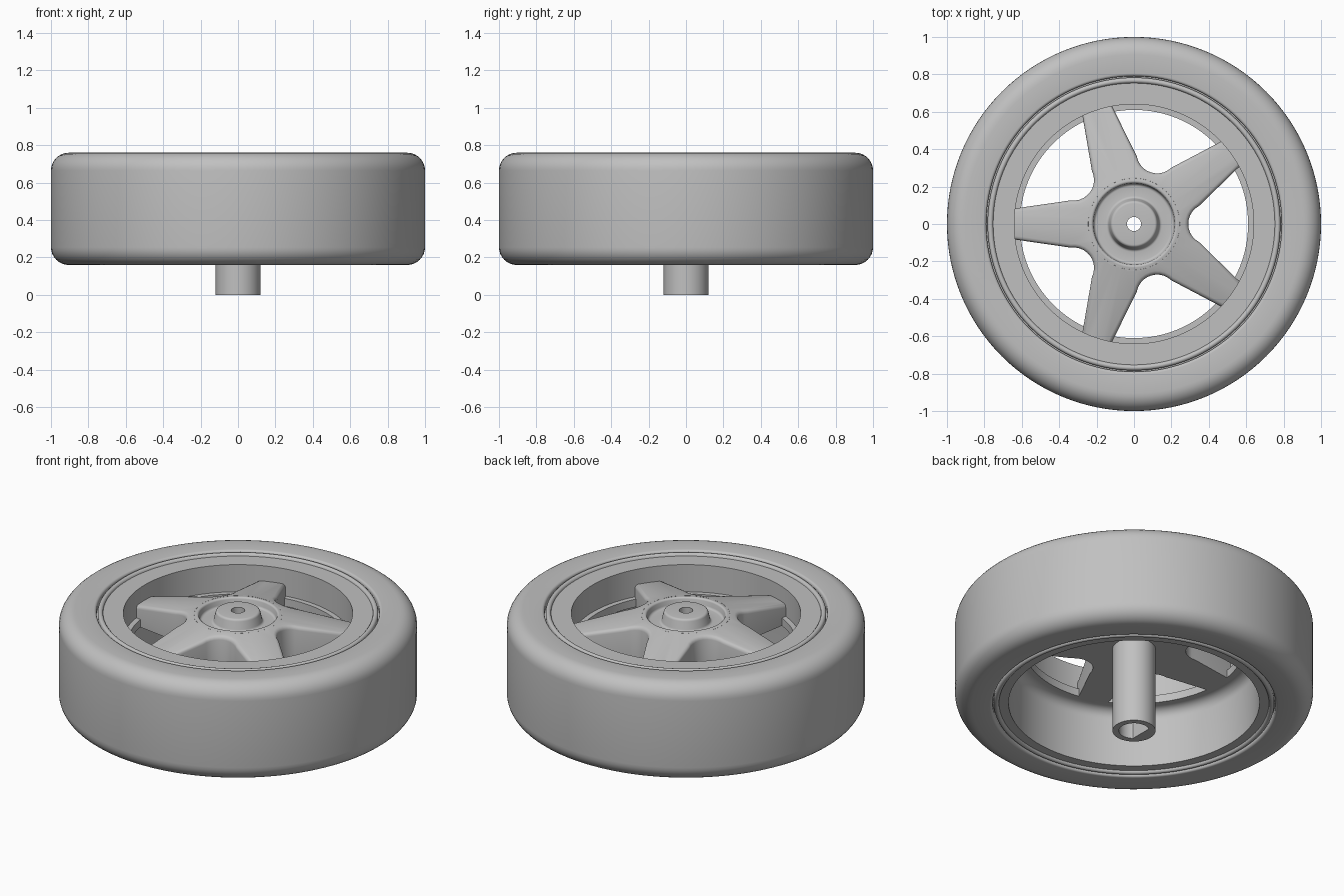
import bpy, bmesh
from math import sin, cos, pi, radians, hypot

if "Cube" in bpy.data.objects:
    bpy.data.objects.remove(bpy.data.objects["Cube"])

grey = bpy.data.materials.new("plain_grey")
grey.diffuse_color = (0.53, 0.53, 0.53, 1)
grey.use_nodes = True
grey.node_tree.nodes["Principled BSDF"].inputs["Base Color"].default_value = grey.diffuse_color


def finish(name, bm):
    bmesh.ops.recalc_face_normals(bm, faces=bm.faces)
    me = bpy.data.meshes.new(name)
    bm.to_mesh(me)
    bm.free()
    ob = bpy.data.objects.new(name, me)
    bpy.context.collection.objects.link(ob)
    me.materials.append(grey)
    bpy.ops.object.select_all(action='DESELECT')
    ob.select_set(True)
    bpy.context.view_layer.objects.active = ob
    bpy.ops.object.shade_smooth_by_angle(angle=radians(32))
    return ob


def loft(bm, rings):
    """Join closed rings of points into a closed skin, last ring to first."""
    loops = [[bm.verts.new(p) for p in ring] for ring in rings]
    n = len(loops[0])
    for i, a in enumerate(loops):
        b = loops[(i + 1) % len(loops)]
        for j in range(n):
            k = (j + 1) % n
            bm.faces.new((a[j], a[k], b[k], b[j]))
    return loops


def lathe(name, profile, n=128):
    """Turn (radius, z[, flat_x]) around z; flat_x cuts the ring to a D shape."""
    rings = []
    for r, z, *flat in profile:
        lim = flat[0] if flat else -9
        rings.append([(max(r * cos(2 * pi * j / n), lim), r * sin(2 * pi * j / n), z)
                      for j in range(n)])
    bm = bmesh.new()
    loft(bm, rings)
    return finish(name, bm)


def arc(cr, cz, rad, a0, a1, n=6):
    return [(cr + rad * cos(radians(a0 + (a1 - a0) * i / n)),
             cz + rad * sin(radians(a0 + (a1 - a0) * i / n))) for i in range(n + 1)]


# tyre with rounded shoulders and small inner beads
lathe("tyre", arc(0.905, 0.255, 0.095, -90, 0, 8) + arc(0.905, 0.665, 0.095, 0, 90, 8)
      + arc(0.805, 0.745, 0.015, 90, 180, 4) + [(0.79, 0.72), (0.775, 0.72),
      (0.775, 0.20), (0.79, 0.20)] + arc(0.805, 0.175, 0.015, 180, 270, 4))

# rim: raised lip top and bottom, deep barrel, thin ledge for the spokes
lathe("rim", [(0.64, 0.742), (0.75, 0.742)] + arc(0.768, 0.742, 0.015, 180, 0, 6)
      + [(0.783, 0.72), (0.783, 0.20)] + arc(0.768, 0.178, 0.015, 0, -180, 6)
      + [(0.745, 0.178), (0.70, 0.178)] + arc(0.64, 0.467, 0.06, 0, 90, 6)
      + [(0.61, 0.527), (0.61, 0.575), (0.64, 0.575)])

# hub: boss in a round recess, axle post below with a D-shaped socket
lathe("hub_and_post", [(0.038, 0.76)] + arc(0.11, 0.745, 0.015, 90, 10, 4)
      + arc(0.15, 0.705, 0.015, 190, 270, 4) + arc(0.20, 0.705, 0.015, 270, 350, 4)
      + arc(0.23, 0.725, 0.012, 170, 60, 4)
      + [(0.25, 0.734), (0.25, 0.60), (0.12, 0.60), (0.12, 0.0),
         (0.085, 0.0, -0.05), (0.085, 0.50, -0.05), (0.038, 0.50)], n=96)

# five-spoke star: valley arc followed by a tapered spoke, repeated
outline = []
for s in range(5):
    v = 2 * pi * s / 5
    pts = [(0.40 + 0.11 * cos(radians(a)), 0.11 * sin(radians(a)))
           for a in [242 - 124 * i / 10 for i in range(11)]]
    c, d = cos(pi / 5), sin(pi / 5)
    pts += [(0.665 * c - w * d, 0.665 * d + w * c) for w in (-0.079, -0.03, 0.03, 0.079)]
    outline += [(x * cos(v) - y * sin(v), x * sin(v) + y * cos(v)) for x, y in pts]


def at_radius(x, y, r, z):
    h = hypot(x, y)
    return (x / h * r, y / h * r, z)


bm = bmesh.new()
loops = loft(bm, [
    [at_radius(x, y, 0.245, 0.735) for x, y in outline],
    [(x, y, 0.735 - (hypot(x, y) - 0.245) * 0.22) for x, y in outline],
    [(x, y, 0.527) for x, y in outline],
    [at_radius(x, y, 0.10, 0.527) for x, y in outline]])
top = loops[1]
edges = [bm.edges.get((top[i], top[(i + 1) % len(top)])) for i in range(len(top))]
bmesh.ops.bevel(bm, geom=edges, offset=0.02, segments=3, profile=0.5,
                affect='EDGES', clamp_overlap=False)
finish("spoke_star", bm)
